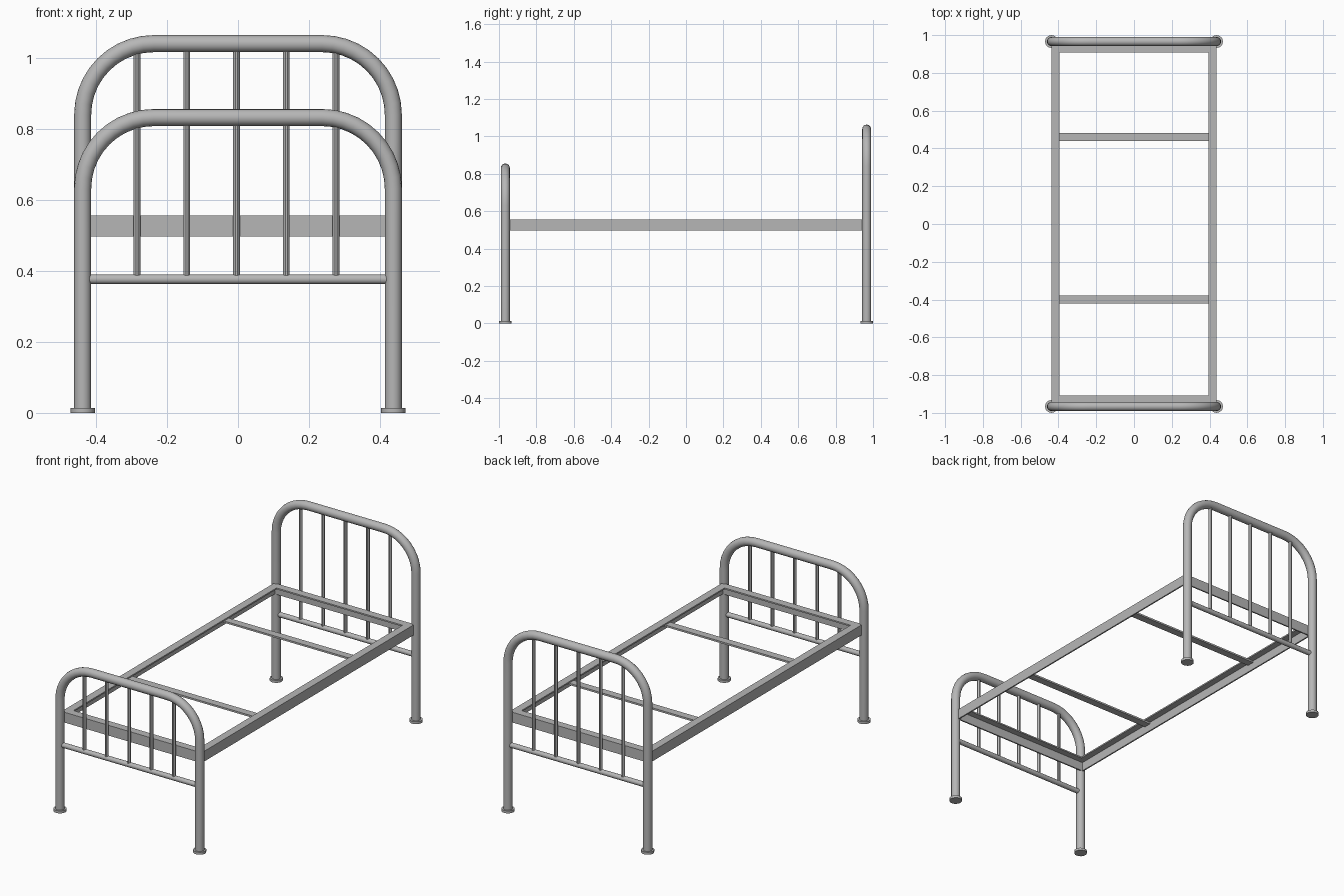
import bpy, bmesh
from math import sin, cos, pi

cube = bpy.data.objects.get("Cube")
if cube:
    bpy.data.objects.remove(cube, do_unlink=True)

POST_X, POST_Y, TUBE_R = 0.437, 0.966, 0.024
BEND_R = 0.2
BAR_Z = 0.376
RAIL_X, RAIL_Y, RAIL_TOP, RAIL_BOTTOM = 0.438, 0.951, 0.555, 0.497

metal = bpy.data.materials.new("grey painted metal")
metal.use_nodes = True
GREY = (0.47, 0.47, 0.47, 1)
metal.diffuse_color = GREY
metal.node_tree.nodes["Principled BSDF"].inputs["Base Color"].default_value = GREY


def select(obj):
    bpy.ops.object.select_all(action='DESELECT')
    obj.select_set(True)
    bpy.context.view_layer.objects.active = obj


def tube(name, points, radius, resolution=4):
    """Round tube along a path, turned into a mesh."""
    curve = bpy.data.curves.new(name, 'CURVE')
    curve.dimensions = '3D'
    curve.bevel_depth = radius
    curve.bevel_resolution = resolution
    curve.use_fill_caps = True
    spline = curve.splines.new('POLY')
    spline.points.add(len(points) - 1)
    for p, co in zip(spline.points, points):
        p.co = (*co, 1)
    obj = bpy.data.objects.new(name, curve)
    bpy.context.collection.objects.link(obj)
    select(obj)
    bpy.ops.object.convert(target='MESH')
    obj = bpy.context.object
    obj.data.materials.clear()
    obj.data.materials.append(metal)
    bpy.ops.object.shade_smooth_by_angle(angle=pi / 5)
    return obj


def bed_end(name, y, top):
    """Bent tube frame with spindles, lower bar and feet."""
    z = top - TUBE_R
    corner = POST_X - BEND_R
    arc = [(corner + BEND_R * cos(a), z - BEND_R + BEND_R * sin(a))
           for a in (i * pi / 20 for i in range(11))]
    half = [(POST_X, 0.005)] + arc
    path = [(-x, y, h) for x, h in half] + [(x, y, h) for x, h in reversed(half)]
    tube(name + "_frame", path, TUBE_R, 6)
    tube(name + "_lower_bar", [(-POST_X, y, BAR_Z), (POST_X, y, BAR_Z)], 0.014)
    for i in range(5):
        x = (i - 2) * 0.14 - 0.004
        tube(f"{name}_spindle_{i + 1}", [(x, y, BAR_Z), (x, y, z)], 0.0095, 3)
    for side, x in (("right", -POST_X), ("left", POST_X)):
        tube(f"{name}_{side}_foot", [(x, y, 0), (x, y, 0.014)], 0.034, 6)


bed_end("headboard", POST_Y, 1.063)
bed_end("footboard", -POST_Y, 0.855)

# Angle-iron base: an L section (inset, height) swept round a rectangle
section = [(0, RAIL_BOTTOM), (0, RAIL_TOP), (0.044, RAIL_TOP),
           (0.044, RAIL_TOP - 0.008), (0.008, RAIL_TOP - 0.008), (0.008, RAIL_BOTTOM)]
bm = bmesh.new()
rings = [[bm.verts.new((sx * (RAIL_X - d), sy * (RAIL_Y - d), z)) for d, z in section]
         for sx, sy in ((-1, -1), (1, -1), (1, 1), (-1, 1))]
count = len(section)
for i, ring in enumerate(rings):
    after = rings[(i + 1) % 4]
    for j in range(count):
        k = (j + 1) % count
        bm.faces.new((ring[j], after[j], after[k], ring[k]))
bmesh.ops.recalc_face_normals(bm, faces=bm.faces)
mesh = bpy.data.meshes.new("base_rails")
bm.to_mesh(mesh)
bm.free()
mesh.materials.append(metal)
bpy.context.collection.objects.link(bpy.data.objects.new("base_rails", mesh))

# Flat slats under the flange
for name, y in (("head_slat", 0.46), ("foot_slat", -0.4)):
    bpy.ops.mesh.primitive_cube_add(size=1, location=(0, y, RAIL_TOP - 0.013))
    slat = bpy.context.object
    slat.name = name
    slat.scale = (2 * RAIL_X - 0.016, 0.043, 0.01)
    bpy.ops.object.transform_apply(location=False, rotation=False, scale=True)
    slat.data.materials.append(metal)
